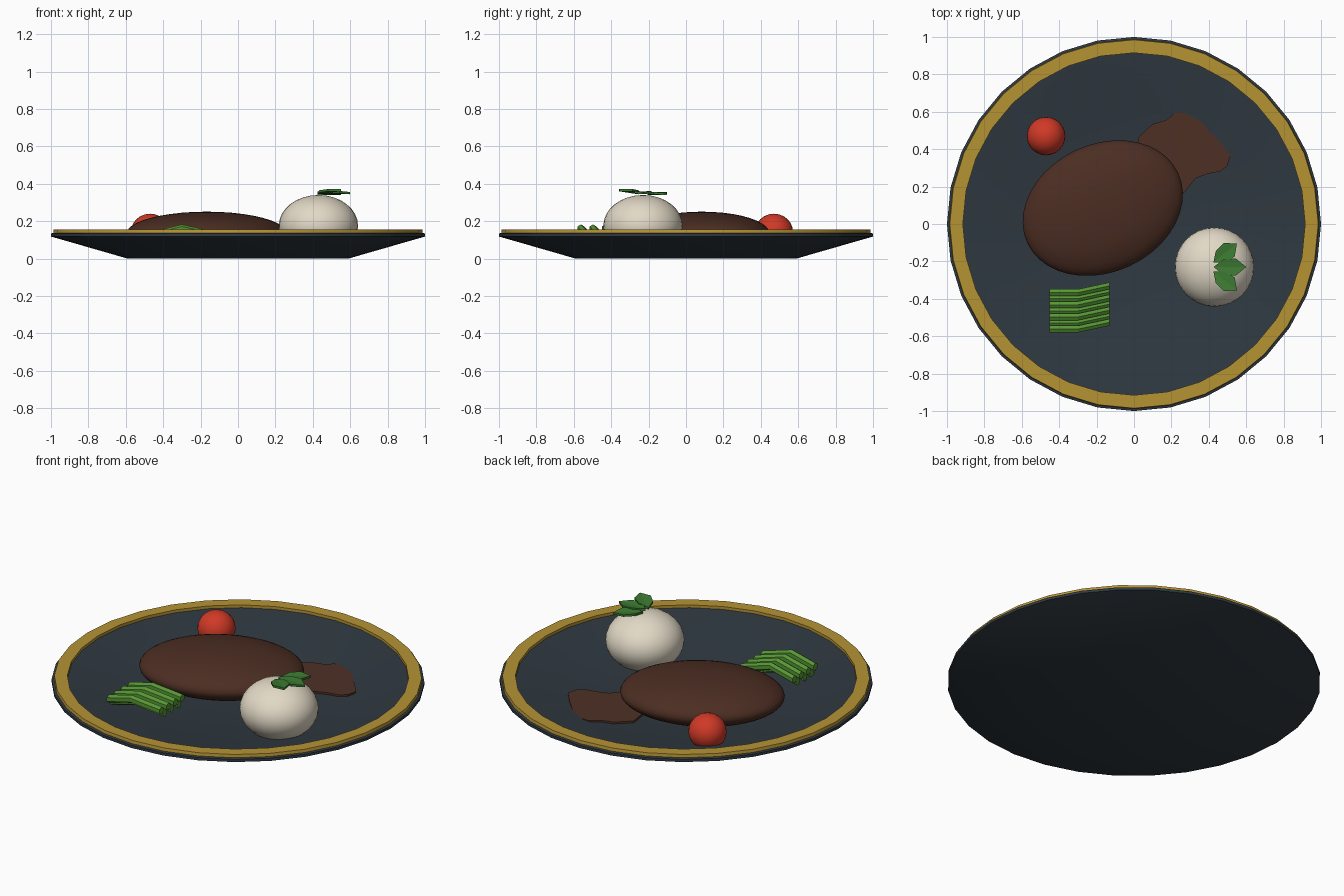
import bpy, bmesh, math
from mathutils import Vector

if "Cube" in bpy.data.objects:
    bpy.data.objects.remove(bpy.data.objects["Cube"])


def material(name, rgb):
    m = bpy.data.materials.new(name)
    lin = [((c / 255 + 0.055) / 1.055) ** 2.4 for c in rgb]
    m.diffuse_color = (*lin, 1)
    m.use_nodes = True
    m.node_tree.nodes["Principled BSDF"].inputs["Base Color"].default_value = m.diffuse_color
    return m


SLATE = material("slate", (47, 57, 65))
GOLD = material("gold", (182, 147, 52))
MEAT = material("roast_brown", (75, 45, 34))
SAUCE = material("sauce_brown", (78, 48, 37))
CREAM = material("cream", (226, 217, 198))
RED = material("tomato_red", (208, 57, 38))
BEAN = material("bean_green", (86, 150, 52))
HERB = material("herb_green", (60, 122, 50))


def finish(name, bm, mat, smooth=True):
    bmesh.ops.recalc_face_normals(bm, faces=bm.faces)
    me = bpy.data.meshes.new(name)
    bm.to_mesh(me)
    bm.free()
    me.materials.append(mat)
    ob = bpy.data.objects.new(name, me)
    bpy.context.collection.objects.link(ob)
    if smooth:
        bpy.ops.object.select_all(action='DESELECT')
        ob.select_set(True)
        bpy.context.view_layer.objects.active = ob
        bpy.ops.object.shade_smooth_by_angle(angle=math.radians(30))
    return ob


def lathe(name, profile, mat, closed=False, sides=32):
    """Spin an (r, z) profile about z; r = 0 ends become single points."""
    bm = bmesh.new()
    rings = []
    for r, z in profile:
        n = 1 if r == 0 else sides
        rings.append([bm.verts.new((r * math.cos(2 * math.pi * i / sides),
                                    r * math.sin(2 * math.pi * i / sides), z))
                      for i in range(n)])
    pairs = list(zip(rings, rings[1:]))
    if closed:
        pairs.append((rings[-1], rings[0]))
    for a, b in pairs:
        for i in range(sides):
            j = (i + 1) % sides
            quad = [a[i % len(a)], a[j % len(a)], b[j % len(b)], b[i % len(b)]]
            bm.faces.new(list(dict.fromkeys(quad)))
    return finish(name, bm, mat)


def ball(name, center, radii, mat, turn=0, segments=32):
    bm = bmesh.new()
    bmesh.ops.create_uvsphere(bm, u_segments=segments, v_segments=segments // 2, radius=1)
    ob = finish(name, bm, mat)
    ob.location, ob.scale = center, radii
    ob.rotation_euler.z = turn
    return ob


def slab(name, outline, z0, z1, mat):
    bm = bmesh.new()
    low = [bm.verts.new((x, y, z0)) for x, y in outline]
    top = [bm.verts.new((x, y, z1)) for x, y in outline]
    bm.faces.new(low[::-1])
    bm.faces.new(top)
    for i in range(len(low)):
        j = (i + 1) % len(low)
        bm.faces.new((low[i], low[j], top[j], top[i]))
    return finish(name, bm, mat, False)


# Plate and gilded rim
lathe("plate", [(0, 0), (0.59, 0), (1, 0.118), (1, 0.134), (0.985, 0.139),
                (0.91, 0.139), (0.62, 0.056), (0, 0.05)], SLATE)
lathe("gold_rim", [(0.988, 0.136), (0.985, 0.156), (0.915, 0.156), (0.915, 0.136)],
      GOLD, closed=True)

# Meat, mash and tomato
ball("steak", (-0.167, 0.085, 0.135), (0.445, 0.342, 0.116), MEAT, math.radians(25), 40)
ball("mashed_potato", (0.43, -0.23, 0.175), (0.212, 0.212, 0.165), CREAM)
ball("tomato", (-0.47, 0.47, 0.14), (0.103, 0.103, 0.1), RED, 0, 24)

# Sauce puddle running out from under the meat
slab("sauce", [(0.02, 0.46), (0.1, 0.535), (0.17, 0.555), (0.22, 0.595), (0.28, 0.595),
               (0.345, 0.56), (0.39, 0.51), (0.43, 0.47), (0.515, 0.37), (0.5, 0.31),
               (0.46, 0.28), (0.4, 0.27), (0.33, 0.245), (0.27, 0.17), (0.2, 0.13),
               (0.05, 0.25)], 0.045, 0.066, SAUCE)

# Green beans: bent six-sided rods in two staggered layers
bm = bmesh.new()
for k in range(7):
    y = -0.367 - 0.0325 * k
    z = 0.122 if k % 2 == 0 else 0.096
    path = [(-0.453, y, z), (-0.3, y, z + 0.038), (-0.132, y + 0.036, z)]
    rings = []
    for p in path:
        rings.append([bm.verts.new(Vector(p) + Vector((0, 0.021 * math.cos(a), 0.023 * math.sin(a))))
                      for a in (math.pi * (i / 3 + 1 / 6) for i in range(6))])
    for a, b in zip(rings, rings[1:]):
        for i in range(6):
            j = (i + 1) % 6
            bm.faces.new((a[i], a[j], b[j], b[i]))
    bm.faces.new(rings[0])
    bm.faces.new(rings[-1])
finish("green_beans", bm, BEAN, False)

# Herb sprig: three folded leaves fanned out on the mash
for k, (base, tip, z0, z1) in enumerate([((0.425, -0.205), (0.55, -0.105), 0.345, 0.345),
                                         ((0.425, -0.23), (0.6, -0.23), 0.352, 0.35),
                                         ((0.425, -0.255), (0.55, -0.355), 0.35, 0.366)]):
    a, b = Vector((*base, z0)), Vector((*tip, z1))
    side = Vector((a.y - b.y, b.x - a.x, 0)).normalized()
    bm = bmesh.new()
    shells = []
    for dz in (-0.006, 0.006):
        up = Vector((0, 0, dz))
        v = {0: bm.verts.new(a + up), 3: bm.verts.new(b + up)}
        for n, t, w in ((1, 0.3, 0.04), (2, 0.68, 0.046)):
            for s in (-1, 1):
                v[n * s] = bm.verts.new(a.lerp(b, t) + side * w * s + up + Vector((0, 0, 0.005)))
        for s in (-1, 1):
            bm.faces.new((v[0], v[s], v[2 * s], v[3]))
        shells.append([v[n] for n in (0, 1, 2, 3, -2, -1)])
    for i in range(6):
        j = (i + 1) % 6
        bm.faces.new((shells[0][i], shells[0][j], shells[1][j], shells[1][i]))
    finish(f"herb_leaf_{k + 1}", bm, HERB, False)
